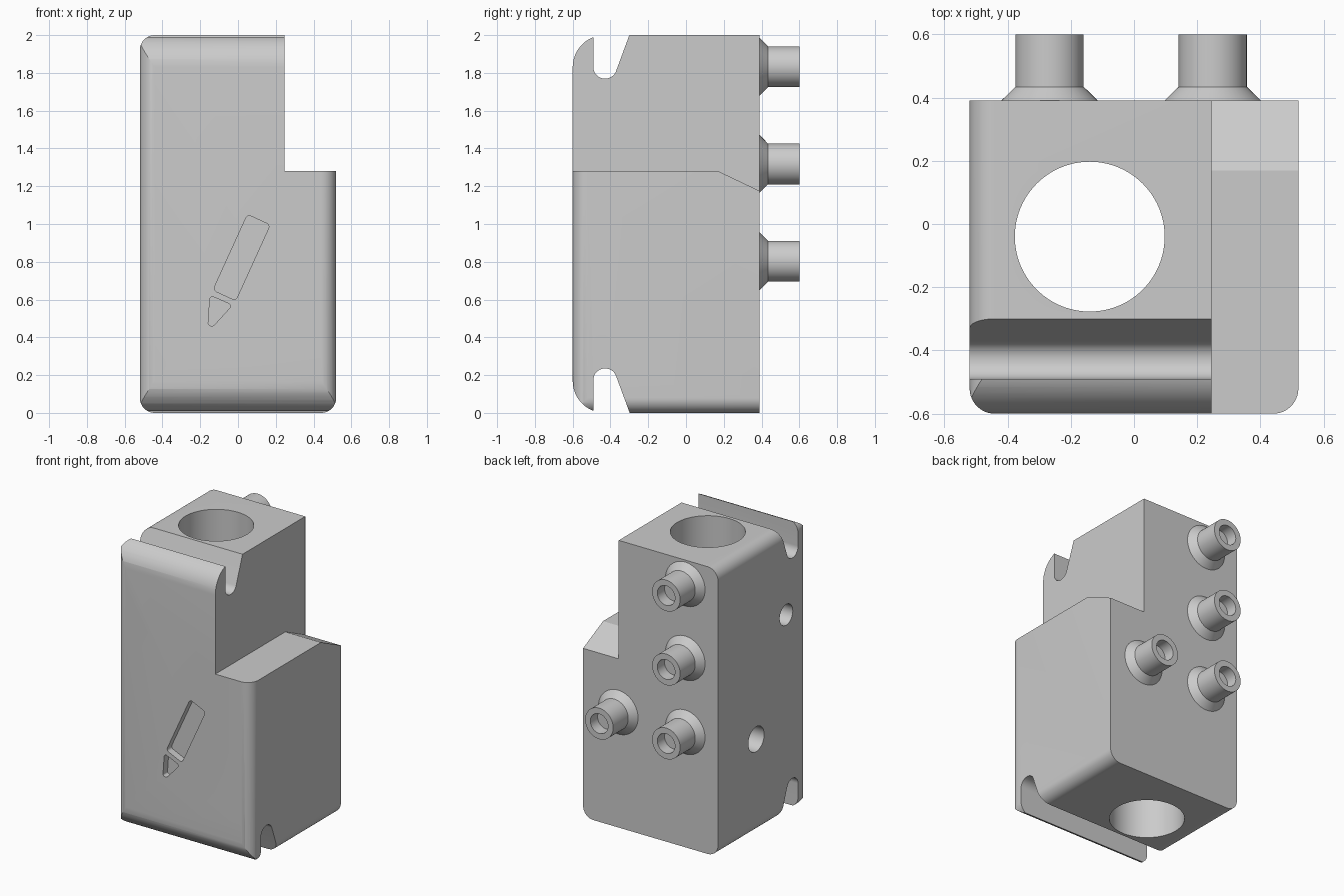
import bpy, bmesh, math
from mathutils import Vector

cube = bpy.data.objects.get("Cube")
if cube:
    bpy.data.objects.remove(cube, do_unlink=True)

grey = bpy.data.materials.new("light_grey")
grey.use_nodes = True
colour = (0.6, 0.6, 0.6, 1)
grey.diffuse_color = colour
grey.node_tree.nodes["Principled BSDF"].inputs["Base Color"].default_value = colour


def rounded(corners, steps=12):
    """Outline from (u, v, radius) corners, with each corner filleted."""
    out = []
    for i, (u, v, r) in enumerate(corners):
        p = Vector((u, v))
        if not r:
            out.append(p)
            continue
        a = (Vector(corners[i - 1][:2]) - p).normalized()
        b = (Vector(corners[(i + 1) % len(corners)][:2]) - p).normalized()
        half = a.angle(b) / 2
        centre = p + (a + b).normalized() * r / math.sin(half)
        start = p + a * r / math.tan(half) - centre
        end = p + b * r / math.tan(half) - centre
        sweep = math.pi - 2 * half
        for k in range(steps + 1):
            t = k / steps
            out.append(centre + (start * math.sin((1 - t) * sweep)
                                 + end * math.sin(t * sweep)) / math.sin(sweep))
    return out


def make(name, bm):
    bmesh.ops.recalc_face_normals(bm, faces=bm.faces)
    mesh = bpy.data.meshes.new(name)
    bm.to_mesh(mesh)
    bm.free()
    mesh.materials.append(grey)
    obj = bpy.data.objects.new(name, mesh)
    bpy.context.collection.objects.link(obj)
    return obj


def prism(name, outline, axis, lo, hi):
    """Extrude a 2D outline along one axis."""
    place = {"x": lambda p, t: (t, p[0], p[1]),
             "y": lambda p, t: (p[0], t, p[1]),
             "z": lambda p, t: (p[0], p[1], t)}[axis]
    bm = bmesh.new()
    rings = [[bm.verts.new(place(p, t)) for p in outline] for t in (lo, hi)]
    bm.faces.new(rings[0])
    bm.faces.new(rings[1])
    n = len(outline)
    for i in range(n):
        j = (i + 1) % n
        bm.faces.new((rings[0][i], rings[0][j], rings[1][j], rings[1][i]))
    return make(name, bm)


def circle(u, v, r, n=64):
    return [(u + r * math.cos(k * math.tau / n), v + r * math.sin(k * math.tau / n))
            for k in range(n)]


def boolean(target, tool, operation="DIFFERENCE"):
    mod = target.modifiers.new("cut", "BOOLEAN")
    mod.operation = operation
    mod.solver = "EXACT"
    mod.object = tool
    bpy.context.view_layer.objects.active = target
    bpy.ops.object.modifier_apply(modifier=mod.name)
    bpy.data.objects.remove(tool, do_unlink=True)


def smooth(obj):
    bpy.ops.object.select_all(action="DESELECT")
    obj.select_set(True)
    bpy.context.view_layer.objects.active = obj
    bpy.ops.object.shade_smooth_by_angle(angle=math.radians(25))


W, FRONT, BACK, STEP = 0.52, -0.6, 0.39, 0.245

# Body: three rounded outlines intersected
body = prism("body", rounded([(-W, 0, .08), (W, 0, .08), (W, 2, 0), (-W, 2, .08)]),
             "y", FRONT - .1, BACK)
boolean(body, prism("side_outline", rounded(
    [(FRONT, 0, .17), (BACK + .1, 0, 0), (BACK + .1, 2, 0), (FRONT, 2, .17)]),
    "x", -1, 1), "INTERSECT")
boolean(body, prism("plan_outline", rounded(
    [(-W, FRONT, .08), (W, FRONT, .08), (W, 1, 0), (-W, 1, 0)]),
    "z", -1, 3), "INTERSECT")

# Shoulder step with sloping back
boolean(body, prism("step_cutter", [(-1, 1.28), (.17, 1.28), (BACK, 1.175),
                                    (BACK + .1, 1.127), (BACK + .1, 3), (-1, 3)],
                    "x", STEP, 1))

# Slots behind the front lip, top and bottom
slot = [(-.49, 2.1, 0), (-.49, 1.77, .06), (-.385, 1.77, .06), (-.263, 2.1, 0)]
boolean(body, prism("top_slot", rounded(slot), "x", -1, 1))
boolean(body, prism("bottom_slot", rounded([(y, 2.005 - z, r) for y, z, r in slot]),
                    "x", -1, 1))

# Main bore and the two side holes
boolean(body, prism("bore", circle(-.14, -.04, .237, 96), "z", -1, 3))
boolean(body, prism("lower_side_hole", circle(-.03, .66, .087), "x", -1, -.2))
boolean(body, prism("upper_side_hole", circle(-.36, 1.4, .072), "x", -1, -.25))

# Engraved pen symbol on the front
pen = [(.05, 1.05, .02), (.17, .995, .02), (-.012, .595, .02), (-.132, .65, .02)]
tip = [(-.148, .622, .015), (-.03, .57, .015), (-.137, .453, .02), (-.158, .47, .01)]
for name, shape in (("pen_recess", pen), ("tip_recess", tip)):
    boolean(body, prism(name, rounded(shape, 5), "y", -1, FRONT + .05))
smooth(body)

# Hollow hose connectors on the back
profile = [(0, .37), (.153, .37), (.153, BACK), (.108, .434), (.108, .6),
           (.068, .6), (.068, .52), (0, .52)]
for name, x, z in (("upper_connector", -.267, 1.833), ("middle_connector", -.267, 1.318),
                   ("lower_connector", -.267, .803), ("side_connector", .249, .803)):
    bm = bmesh.new()
    verts = [bm.verts.new((x + r, y, z)) for r, y in profile]
    edges = [bm.edges.new(pair) for pair in zip(verts, verts[1:])]
    bmesh.ops.spin(bm, geom=verts + edges, cent=(x, 0, z), axis=(0, 1, 0),
                   angle=math.tau, steps=48)
    bmesh.ops.remove_doubles(bm, verts=bm.verts, dist=.0005)
    smooth(make(name, bm))
